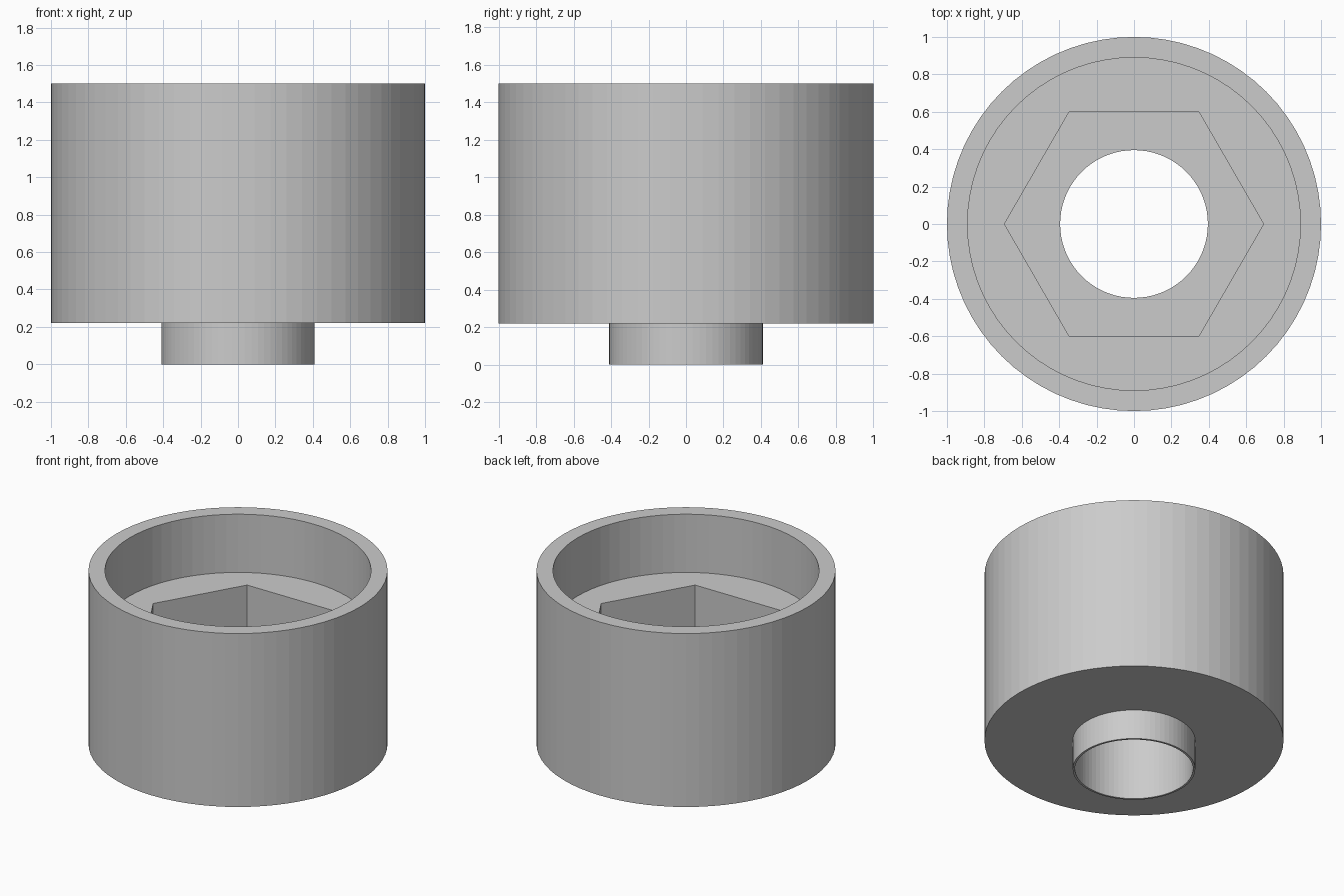
import bpy
import bmesh
from math import cos, sin, pi

if "Cube" in bpy.data.objects:
    bpy.data.objects.remove(bpy.data.objects["Cube"], do_unlink=True)

SEGMENTS = 72          # a multiple of six, so hexagon corners fall on vertices
OUTER, BORE, SPIGOT = 1.0, 0.395, 0.41
RECESS, FLAT = 0.89, 0.60
TOP, UNDERSIDE, RECESS_FLOOR, HEX_FLOOR = 1.50, 0.22, 1.07, 0.46


def round_radius(radius):
    return lambda angle: radius


def hex_radius(apothem):
    return lambda angle: apothem / cos(angle % (pi / 3) - pi / 6)


def add_ring(bm, radius_at, z):
    angles = [2 * pi * i / SEGMENTS for i in range(SEGMENTS)]
    return [bm.verts.new((radius_at(a) * cos(a), radius_at(a) * sin(a), z))
            for a in angles]


def add_turned_part(name, profile, material):
    """Closed loop of rings, joined one to the next."""
    bm = bmesh.new()
    rings = [add_ring(bm, radius_at, z) for radius_at, z in profile]
    for k, ring in enumerate(rings):
        following = rings[(k + 1) % len(rings)]
        for i in range(SEGMENTS):
            j = (i + 1) % SEGMENTS
            bm.faces.new((ring[i], ring[j], following[j], following[i]))
    bmesh.ops.recalc_face_normals(bm, faces=bm.faces)
    mesh = bpy.data.meshes.new(name)
    bm.to_mesh(mesh)
    bm.free()
    mesh.materials.append(material)
    obj = bpy.data.objects.new(name, mesh)
    bpy.context.collection.objects.link(obj)
    return obj


# Plain grey
grey = bpy.data.materials.new("plain_grey")
grey.use_nodes = True
colour = (0.6, 0.6, 0.6, 1)
grey.diffuse_color = colour
grey.node_tree.nodes["Principled BSDF"].inputs["Base Color"].default_value = colour

# Socket: spigot, outer wall, round recess, hexagonal pocket and through bore
add_turned_part("hex_socket_cup", [
    (round_radius(BORE), 0),
    (round_radius(SPIGOT), 0),
    (round_radius(SPIGOT), UNDERSIDE),
    (round_radius(OUTER), UNDERSIDE),
    (round_radius(OUTER), TOP),
    (round_radius(RECESS), TOP),
    (round_radius(RECESS), RECESS_FLOOR),
    (hex_radius(FLAT), RECESS_FLOOR),
    (hex_radius(FLAT), HEX_FLOOR),
    (round_radius(BORE), HEX_FLOOR),
], grey)
